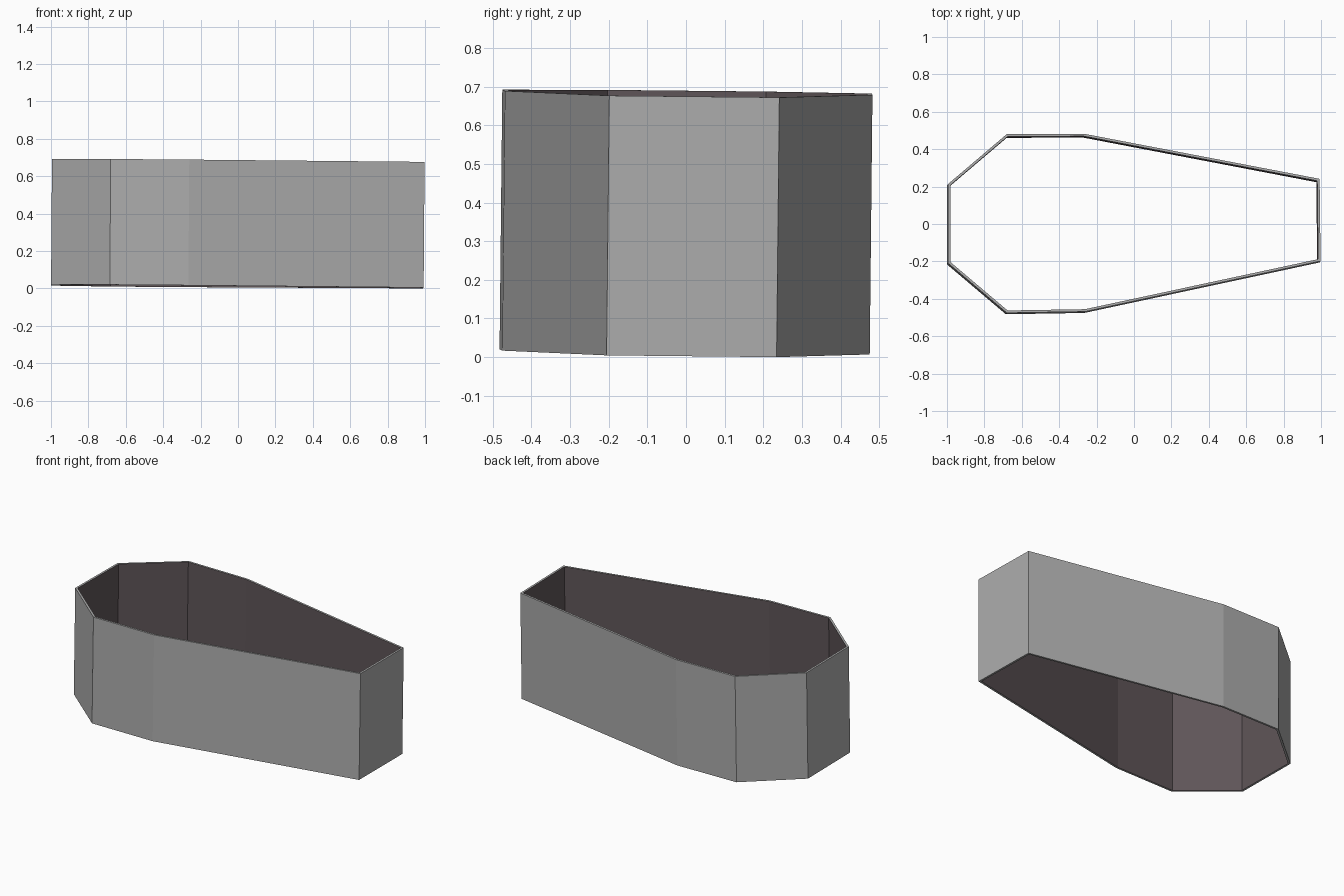
import bpy, bmesh
from mathutils import Matrix, Vector

if "Cube" in bpy.data.objects:
    bpy.data.objects.remove(bpy.data.objects["Cube"])


def material(name, rgb):
    m = bpy.data.materials.new(name)
    m.diffuse_color = (*rgb, 1)
    m.use_nodes = True
    m.node_tree.nodes["Principled BSDF"].inputs["Base Color"].default_value = m.diffuse_color
    return m


# Outline of the wall, counter-clockwise seen from above
outline = [(-0.997, -0.213), (-0.683, -0.479), (-0.263, -0.472), (0.995, -0.202),
           (0.99, 0.238), (-0.27, 0.479), (-0.683, 0.477), (-0.997, 0.21)]
HEIGHT, WALL = 0.672, 0.013

# Open tube of flat panels
bm = bmesh.new()
low = [bm.verts.new((x, y, -HEIGHT / 2)) for x, y in outline]
high = [bm.verts.new((x, y, HEIGHT / 2)) for x, y in outline]
n = len(outline)
for i in range(n):
    j = (i + 1) % n
    bm.faces.new((low[i], low[j], high[j], high[i]))

# The whole tube leans very slightly
axis_z = Vector((0.0075, 0.0105, 1)).normalized()
tilt = Vector((0, 0, 1)).rotation_difference(axis_z).to_matrix().to_4x4()
bm.transform(tilt)
lowest = min(v.co.z for v in bm.verts)
bm.transform(Matrix.Translation((0, 0, -lowest)))

mesh = bpy.data.meshes.new("open_box_wall")
bm.to_mesh(mesh)
bm.free()
wall = bpy.data.objects.new("open_box_wall", mesh)
bpy.context.collection.objects.link(wall)

# Grey outside, dark brownish inside
mesh.materials.append(material("outer grey", (0.42, 0.42, 0.42)))
mesh.materials.append(material("inner dark taupe", (0.115, 0.092, 0.099)))

# Wall thickness grows inward, inner skin takes the second material
sol = wall.modifiers.new("thickness", 'SOLIDIFY')
sol.thickness = WALL
sol.offset = -1
sol.use_even_offset = True
sol.material_offset = 1
sol.material_offset_rim = 0
